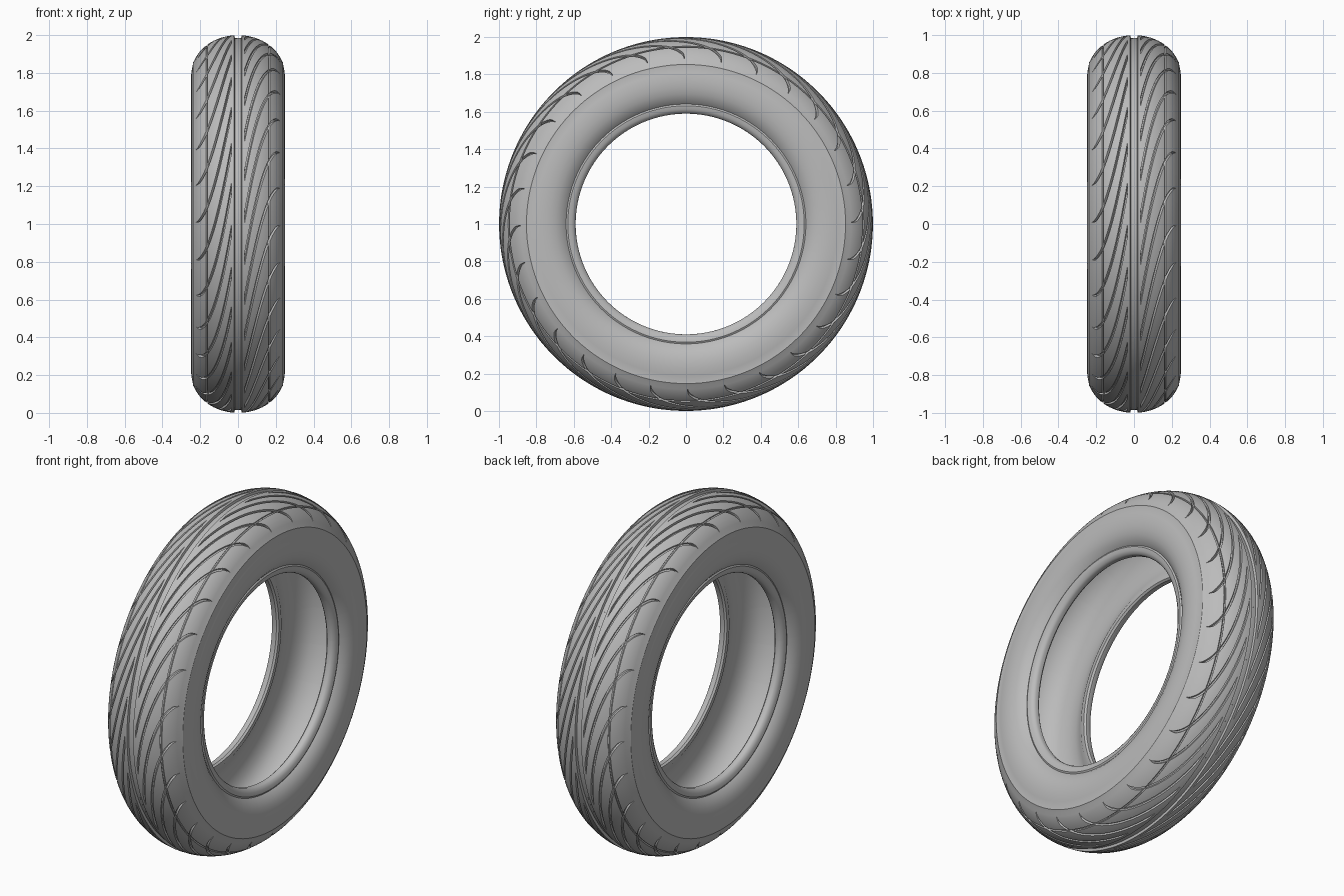
import bpy, bmesh, math

if "Cube" in bpy.data.objects:
    bpy.data.objects.remove(bpy.data.objects["Cube"], do_unlink=True)

COUNT = 28                      # sweeping grooves on each side
PITCH = 2 * math.pi / COUNT
SPAN = math.radians(36)         # how far a groove sweeps round the tyre
POWER = 1.7
START, END = 0.035, 0.222       # groove limits across the width
WIDTH, DEPTH = 0.011, 0.014
PHASE = math.radians(2)
LAND = 5                        # columns between two grooves
CENTRE = 0.77                   # radius of the widest point


def material(name, rgb):
    mat = bpy.data.materials.new(name)
    mat.use_nodes = True
    colour = (*rgb, 1.0)
    mat.diffuse_color = colour
    bsdf = next(n for n in mat.node_tree.nodes if n.type == 'BSDF_PRINCIPLED')
    bsdf.inputs["Base Color"].default_value = colour
    return mat


def crown(x):
    """Radius of the rounded tread at width x."""
    c = math.sqrt(max(0.0, 1 - (x / 0.25) ** 2))
    return CENTRE + 0.23 * c ** 0.9


def spread(a, b, n):
    return [a + (b - a) * i / n for i in range(n + 1)]


def tread_rows():
    """Rows across the tread: x, radius, plain drop, groove depth."""
    rows = [(0, DEPTH, 0), (0.018, DEPTH, 0), (0.02, 0, 0), (START, 0, 0)]
    rows += [(x, 0, DEPTH) for x in spread(0.038, 0.161, 16)]
    # thin ring groove on the shoulder
    rows += [(0.1625, 0.012, 0.004), (0.1675, 0.012, 0.004)]
    rows += [(x, 0, DEPTH) for x in spread(0.169, 0.216, 7)]
    rows += [(END, 0, 0), (0.231, 0, 0)]
    return [(x, crown(x), drop, groove) for x, drop, groove in rows]


# Sidewall with fine step, bead and hollow inner liner
SIDE = [(0.2395, 0.853), (0.2385, 0.847), (0.246, 0.81), (0.25, 0.77),
        (0.248, 0.73), (0.24, 0.695), (0.226, 0.665), (0.209, 0.645),
        (0.205, 0.641), (0.21, 0.632), (0.207, 0.612), (0.197, 0.596),
        (0.185, 0.59), (0.165, 0.591), (0.155, 0.6), (0.16, 0.63),
        (0.185, 0.67), (0.2, 0.72), (0.202, 0.78), (0.188, 0.85),
        (0.15, 0.91), (0.08, 0.945), (0, 0.955)]


def sweep(x):
    """Angle of the groove centre line and its slope at width x."""
    t = min(max((x - START) / (END - START), 0), 1)
    slope = SPAN * POWER * (1 - t) ** (POWER - 1) / (END - START)
    return SPAN * (1 - (1 - t) ** POWER), slope


def columns(x, r):
    """Angles and groove flags of one row, going round the tyre."""
    angle, slope = sweep(x)
    taper = min(1, max(0.15, (END - x) / 0.02))
    half = 0.5 * WIDTH * taper * math.hypot(1, r * slope) / r
    offsets = [(-half, 0), (-0.65 * half, 1), (0.65 * half, 1), (half, 0)]
    offsets += [(half + (PITCH - 2 * half) * i / LAND, 0) for i in range(1, LAND)]
    return [(PHASE + k * PITCH + angle + o, flag)
            for k in range(COUNT) for o, flag in offsets]


def add_half(bm, side):
    """One half of the tyre; the other is the same turned half round."""
    rows = tread_rows() + [(x, r, 0, 0) for x, r in SIDE]
    rings = []
    last_x = 0
    for i, (x, r, drop, groove) in enumerate(rows):
        # the liner keeps the column layout of the sidewall
        last_x = max(last_x, x)
        ring = []
        for angle, flag in columns(last_x, r):
            d = drop + groove * flag
            k = 1 - d / math.hypot(x, r - CENTRE)
            px, pr = x * k, CENTRE + (r - CENTRE) * k
            a = side * angle
            ring.append(bm.verts.new((side * px, -pr * math.cos(a),
                                      1 + pr * math.sin(a))))
        rings.append(ring)
    for low, high in zip(rings, rings[1:]):
        n = len(low)
        for j in range(n):
            m = (j + 1) % n
            bm.faces.new((low[j], high[j], high[m], low[m]))


bm = bmesh.new()
for side in (1, -1):
    add_half(bm, side)
mesh = bpy.data.meshes.new("tyre")
bm.to_mesh(mesh)
bm.free()

tyre = bpy.data.objects.new("tyre", mesh)
bpy.context.collection.objects.link(tyre)
mesh.materials.append(material("grey rubber", (0.5, 0.5, 0.5)))

bpy.ops.object.select_all(action='DESELECT')
tyre.select_set(True)
bpy.context.view_layer.objects.active = tyre
bpy.ops.object.shade_smooth_by_angle(angle=math.radians(32))
